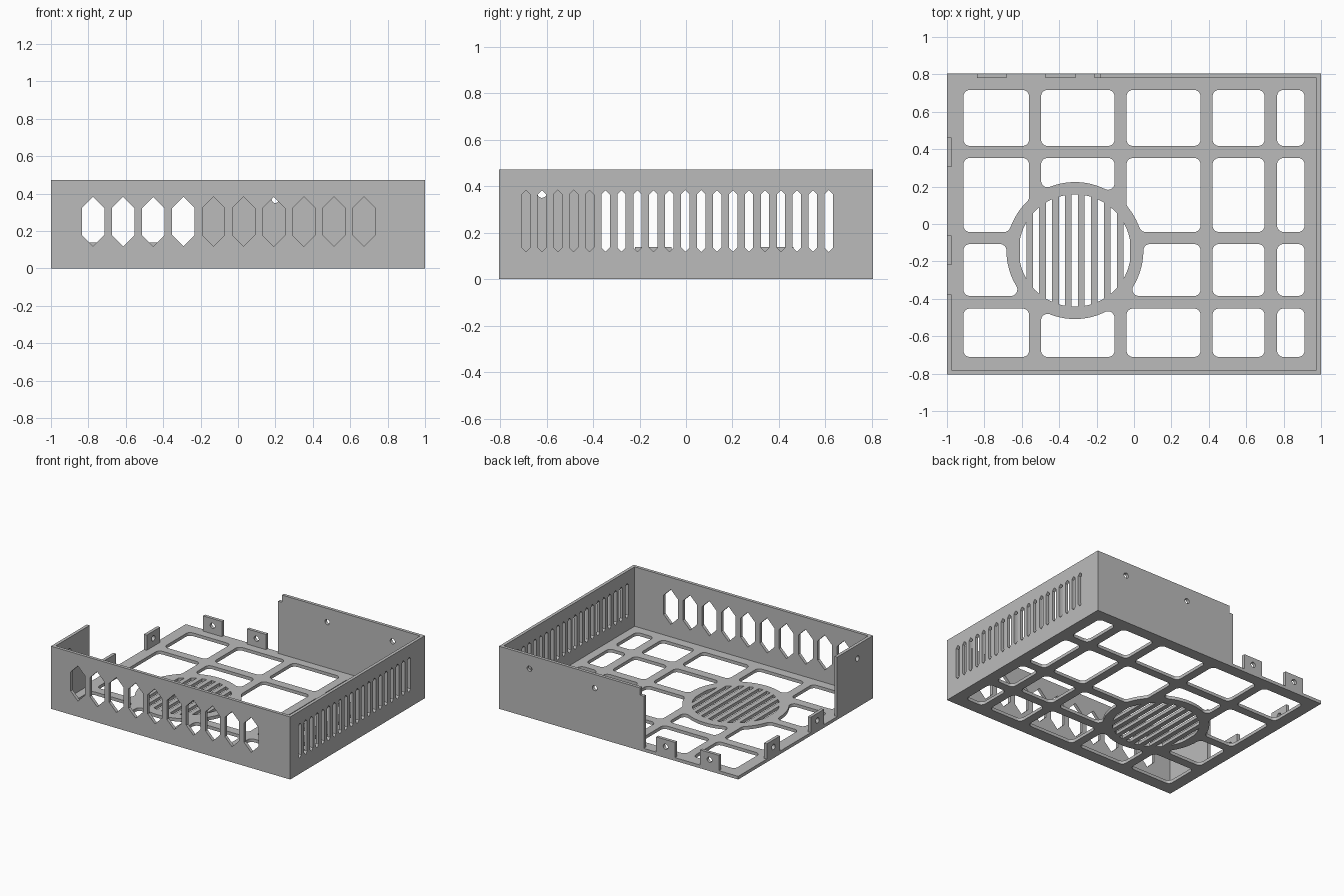
import bpy, bmesh, math
from mathutils import Vector

cube = bpy.data.objects.get("Cube")
if cube:
    bpy.data.objects.remove(cube, do_unlink=True)

HALF_W, HALF_D, HEIGHT, T = 1.0, 0.805, 0.473, 0.024
FAN = Vector((-0.316, -0.142))
RING, GRILLE, FILLET = 0.366, 0.30, 0.035

grey = bpy.data.materials.new("plain grey")
grey.use_nodes = True
grey.diffuse_color = (0.5, 0.5, 0.5, 1)
grey.node_tree.nodes["Principled BSDF"].inputs["Base Color"].default_value = (0.5, 0.5, 0.5, 1)


# --- outline helpers ---
def rect(x0, x1, y0, y1):
    return [(x0, y0), (x1, y0), (x1, y1), (x0, y1)]


def circle(cx, cy, r, n=20):
    return [(cx + r * math.cos(i * math.tau / n), cy + r * math.sin(i * math.tau / n)) for i in range(n)]


def pointed_slot(cx, w, z0, z1):
    return [(cx - w, z0 + w), (cx, z0), (cx + w, z0 + w), (cx + w, z1 - w), (cx, z1), (cx - w, z1 - w)]


def grow(points, r):
    """Offset a counter-clockwise outline outwards, rounding its corners."""
    out, n = [], len(points)
    for i, p in enumerate(points):
        a, b = p - points[i - 1], points[(i + 1) % n] - p
        start = math.atan2(-a.x, a.y)
        turn = math.atan2(a.x * b.y - a.y * b.x, a.dot(b))
        steps = max(1, math.ceil(turn / math.radians(12)))
        angles = [start + turn * k / steps for k in range(steps + 1)] if turn > 0.1 else [start + turn / 2]
        out += [(p.x + r * math.cos(t), p.y + r * math.sin(t)) for t in angles]
    return out


def floor_opening(x0, x1, y0, y1, sideways):
    """Rounded rectangle, cut back where it meets the fan ring."""
    corners = [Vector(c) for c in rect(x0 + FILLET, x1 - FILLET, y0 + FILLET, y1 - FILLET)]
    reach = RING + FILLET
    near = Vector((max(x0 + FILLET, min(FAN.x, x1 - FILLET)), max(y0 + FILLET, min(FAN.y, y1 - FILLET))))
    if (near - FAN).length >= reach:
        return grow(corners, FILLET)
    axis = 0 if sideways else 1
    side = 1 if (corners[0] + corners[2])[axis] / 2 > FAN[axis] else -1
    path = []
    for i, c in enumerate(corners):
        for k in range(48):
            p = c.lerp(corners[(i + 1) % 4], k / 48)
            d = p - FAN
            if d.length < reach:
                p[axis] = FAN[axis] + side * math.sqrt(reach ** 2 - d[1 - axis] ** 2)
            if not path or (p - path[-1]).length > 1e-4:
                path.append(p)
    if (path[0] - path[-1]).length < 1e-4:
        path.pop()
    return grow(path, FILLET)


def plate(name, outline, holes, location, rotation=(0, 0, 0)):
    """Flat sheet of thickness T with holes, from a filled curve."""
    curve = bpy.data.curves.new(name, "CURVE")
    curve.dimensions, curve.fill_mode, curve.extrude = "2D", "BOTH", T / 2
    for loop in [outline] + holes:
        spline = curve.splines.new("POLY")
        spline.points.add(len(loop) - 1)
        for point, (x, y) in zip(spline.points, loop):
            point.co = (x, y, 0, 1)
        spline.use_cyclic_u = True
    helper = bpy.data.objects.new(name + " outline", curve)
    bpy.context.collection.objects.link(helper)
    evaluated = helper.evaluated_get(bpy.context.evaluated_depsgraph_get())
    mesh = bpy.data.meshes.new_from_object(evaluated)
    bpy.data.objects.remove(helper, do_unlink=True)
    bm = bmesh.new()
    bm.from_mesh(mesh)
    bmesh.ops.remove_doubles(bm, verts=bm.verts, dist=1e-5)
    bmesh.ops.recalc_face_normals(bm, faces=bm.faces)
    bm.to_mesh(mesh)
    bm.free()
    mesh.materials.clear()
    mesh.materials.append(grey)
    obj = bpy.data.objects.new(name, mesh)
    obj.location = location
    obj.rotation_euler = [math.radians(a) for a in rotation]
    bpy.context.collection.objects.link(obj)
    bpy.ops.object.select_all(action="DESELECT")
    obj.select_set(True)
    bpy.context.view_layer.objects.active = obj
    bpy.ops.object.shade_smooth_by_angle(angle=math.radians(30))


def wall_x(name, y_side, outline, holes):
    plate(name, outline, holes, (0, y_side * (HALF_D - T / 2), 0), (90, 0, 0))


def wall_y(name, x_side, outline, holes):
    plate(name, outline, holes, (x_side * (HALF_W - T / 2), 0, 0), (90, 0, 90))


# --- floor: grid of openings and the slatted fan grille ---
columns = [(-0.912, -0.561), (-0.497, -0.104), (-0.04, 0.356), (0.42, 0.698), (0.765, 0.912)]
rows = [(0.417, 0.717), (-0.043, 0.353), (-0.385, -0.107), (-0.711, -0.452)]
holes = []
for r, (y0, y1) in enumerate(rows):
    for c, (x0, x1) in enumerate(columns):
        if (r, c) != (2, 1):
            holes.append(floor_opening(x0, x1, y0, y1, sideways=(r == 2)))
for i in range(-4, 5):
    xs = [i * 0.0692 + k * 0.0085 for k in range(-2, 3)]
    arc = [(x, math.sqrt(GRILLE ** 2 - x * x)) for x in xs]
    holes.append([(FAN.x + x, FAN.y - y) for x, y in arc] + [(FAN.x + x, FAN.y + y) for x, y in reversed(arc)])
plate("floor", rect(-HALF_W, HALF_W, -HALF_D, HALF_D), holes, (0, 0, T / 2))

# --- front wall with wide pointed vents ---
wall_x("front_wall", -1, rect(-HALF_W, HALF_W, T, HEIGHT),
       [pointed_slot(-0.775 + i * 0.161, 0.06, 0.118, 0.383) for i in range(10)])

# --- left wall with narrow vents ---
inner = HALF_D - T
wall_y("left_wall", 1, rect(-inner, inner, T, HEIGHT),
       [pointed_slot(-0.689 + i * 0.0686, 0.018, 0.118, 0.383) for i in range(20)])

# --- partial back wall with a stepped end, and short right wall ---
step = HEIGHT - 0.055
wall_x("back_wall", 1,
       [(-0.211, T), (HALF_W, T), (HALF_W, HEIGHT), (-0.18, HEIGHT), (-0.18, step), (-0.211, step)],
       [circle(x, 0.37, 0.02) for x in (0.2, 0.745)])
wall_y("right_wall", -1, rect(-inner, -0.377, T, HEIGHT), [circle(-0.62, 0.37, 0.02)])

# --- screw tabs along the open corner ---
for i, x in enumerate((-0.76, -0.393)):
    wall_x(f"back_tab_{i + 1}", 1, rect(x - 0.079, x + 0.079, T, 0.139), [circle(x, 0.085, 0.02)])
for i, y in enumerate((0.384, -0.141)):
    wall_y(f"right_tab_{i + 1}", -1, rect(y - 0.079, y + 0.079, T, 0.139), [circle(y, 0.085, 0.02)])
